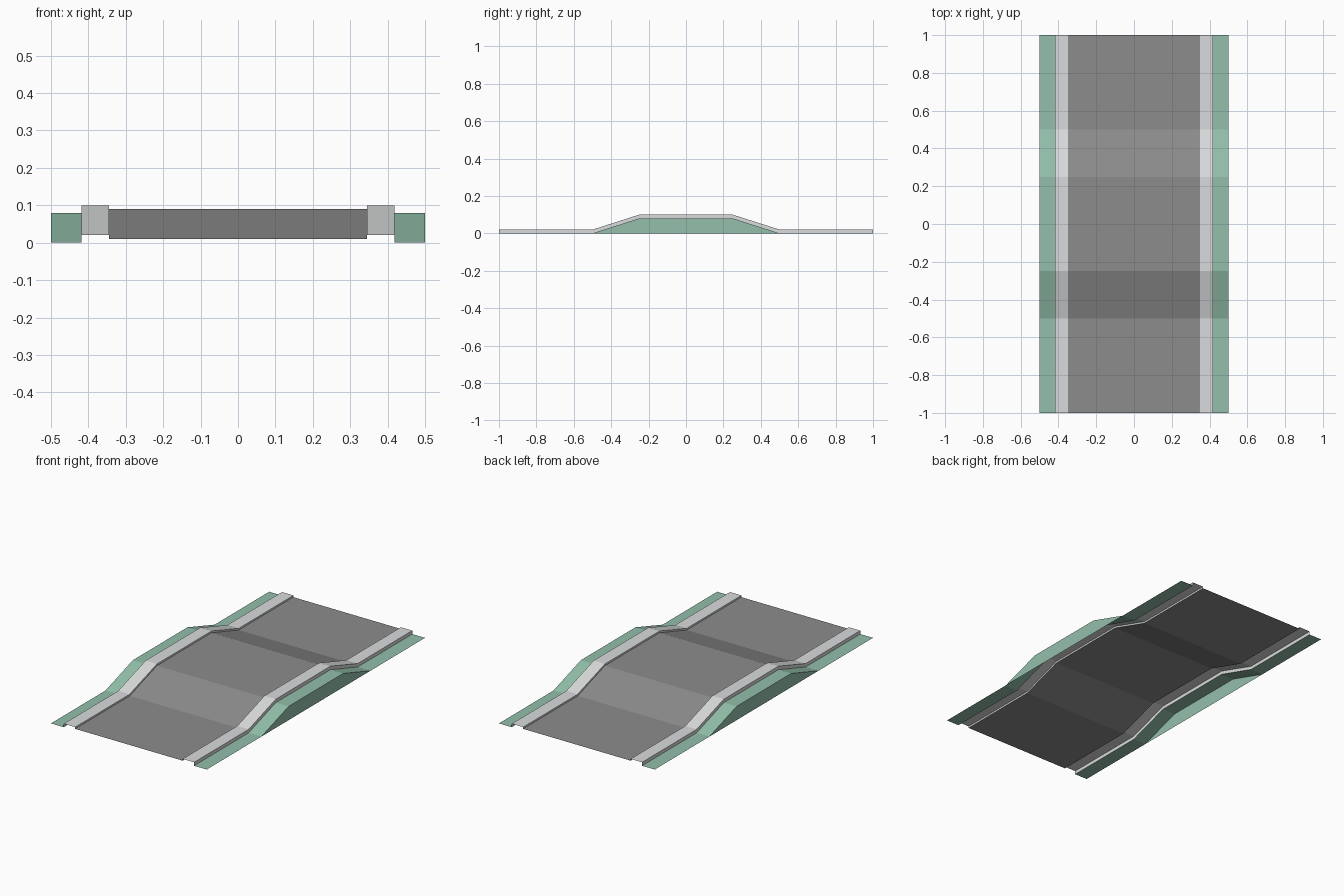
import bpy
import bmesh

if "Cube" in bpy.data.objects:
    bpy.data.objects.remove(bpy.data.objects["Cube"])

# Height of the road bed along its length (y, z)
PROFILE = [(-1, 0), (-0.5, 0), (-0.25, 0.08), (0.25, 0.08), (0.5, 0), (1, 0)]


def material(name, rgb):
    m = bpy.data.materials.new(name)
    m.diffuse_color = (*rgb, 1)
    m.use_nodes = True
    m.node_tree.nodes["Principled BSDF"].inputs["Base Color"].default_value = m.diffuse_color
    return m


def sweep(bm, section):
    """Sweep an open (x, z offset) section along the hump profile."""
    rows = [[bm.verts.new((x, y, z + dz)) for x, dz in section] for y, z in PROFILE]
    for a, b in zip(rows, rows[1:]):
        for i in range(len(section) - 1):
            bm.faces.new((a[i], a[i + 1], b[i + 1], b[i]))
    return rows


def finish(bm, name, mat, mirror=False):
    mesh = bpy.data.meshes.new(name)
    bm.to_mesh(mesh)
    bm.free()
    mesh.materials.append(mat)
    ob = bpy.data.objects.new(name, mesh)
    bpy.context.collection.objects.link(ob)
    if mirror:
        ob.modifiers.new("mirror", 'MIRROR').use_mirror_merge = False
    return ob


asphalt = material("asphalt grey", (0.262, 0.262, 0.262))
concrete = material("kerb light grey", (0.70, 0.71, 0.716))
grass = material("grass green", (0.292, 0.521, 0.407))

# Road surface
bm = bmesh.new()
sweep(bm, [(-0.345, 0.01), (0.345, 0.01)])
finish(bm, "road_surface", asphalt)

# Raised kerbs, open underneath
bm = bmesh.new()
sweep(bm, [(0.345, 0.01), (0.345, 0.02), (0.418, 0.02), (0.418, 0)])
finish(bm, "kerbs", concrete, mirror=True)

# Grass verges with the side wall of the hump
bm = bmesh.new()
rows = sweep(bm, [(0.418, 0), (0.5, 0)])
bm.faces.new([rows[i][1] for i in (1, 4, 3, 2)])
finish(bm, "grass_verges", grass, mirror=True)
